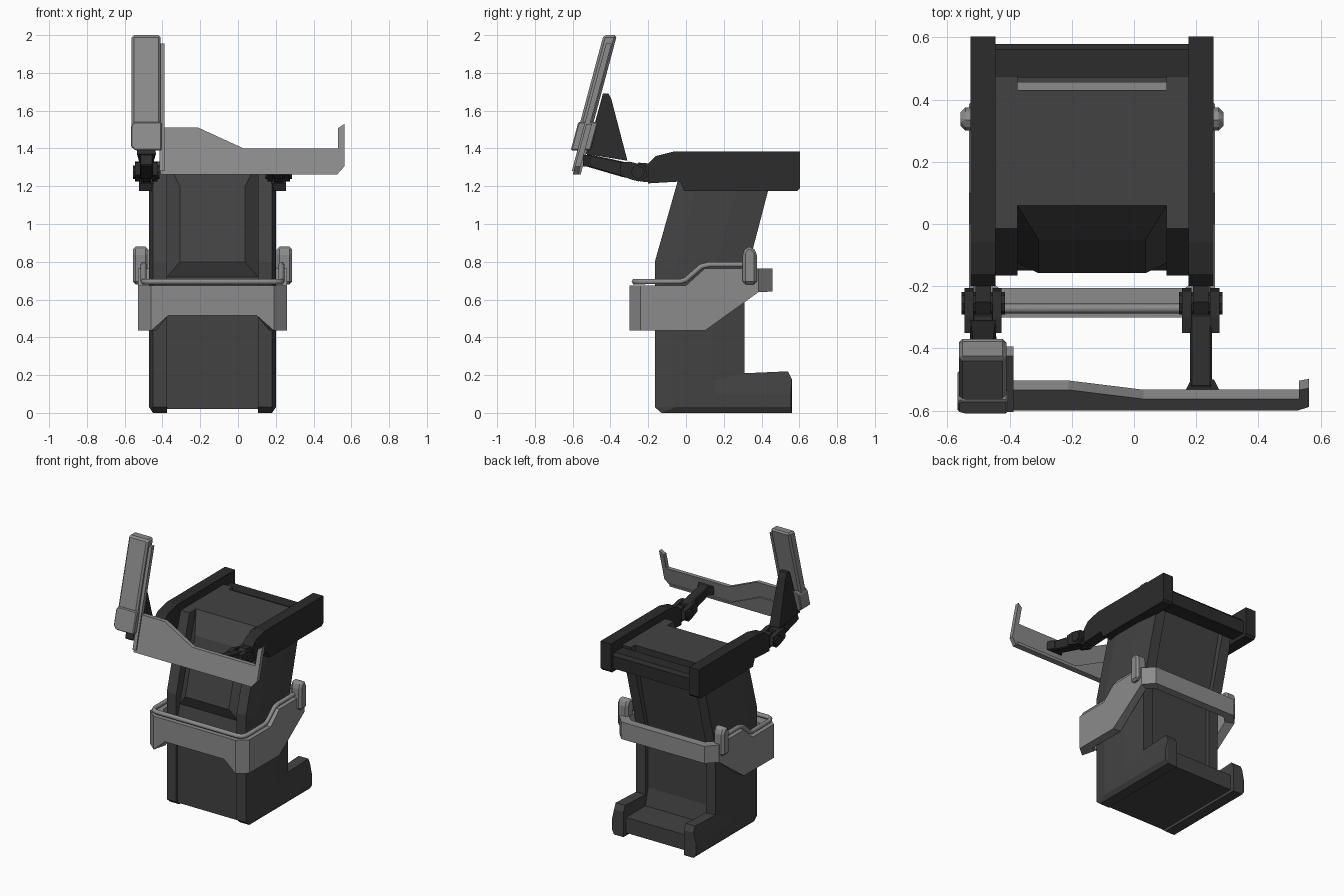
import bpy, bmesh, math

if "Cube" in bpy.data.objects:
    bpy.data.objects.remove(bpy.data.objects["Cube"])

CX = -0.135  # symmetry plane of the cabinet


def mat(name, v):
    m = bpy.data.materials.new(name)
    m.diffuse_color = (v, v, v, 1)
    m.use_nodes = True
    m.node_tree.nodes["Principled BSDF"].inputs["Base Color"].default_value = m.diffuse_color
    return m


DARK, BLACK, GREY = mat("dark", 0.055), mat("black", 0.025), mat("grey", 0.26)


def loft(name, rings, m, closed=False, bevel=0):
    """Skin a list of equal-length point rings."""
    bm = bmesh.new()
    vs = [[bm.verts.new(p) for p in r] for r in rings]
    n, k = len(rings[0]), len(rings)
    for i in range(k if closed else k - 1):
        a, b = vs[i], vs[(i + 1) % k]
        for j in range(n):
            bm.faces.new((a[j], a[(j + 1) % n], b[(j + 1) % n], b[j]))
    if not closed:
        bm.faces.new(vs[0])
        bm.faces.new(vs[-1])
    bmesh.ops.recalc_face_normals(bm, faces=bm.faces)
    me = bpy.data.meshes.new(name)
    bm.to_mesh(me)
    bm.free()
    me.materials.append(m)
    ob = bpy.data.objects.new(name, me)
    bpy.context.collection.objects.link(ob)
    if bevel:
        b = ob.modifiers.new("bevel", 'BEVEL')
        b.width, b.segments, b.limit_method = bevel, 1, 'ANGLE'
    return ob


def side(name, pts, x0, x1, m, bevel=0):
    """Extrude a y-z profile along x."""
    return loft(name, [[(x, y, z) for y, z in pts] for x in (x0, x1)], m, bevel=bevel)


def tilted(name, pts, d0, d1, m, bevel=0):
    """Extrude an x-z profile through the leaning display plane."""
    return loft(name, [[(x, -0.6 + 0.268 * (z - 1.26) + d, z) for x, z in pts]
                       for d in (d0, d1)], m, bevel=bevel)


def rect(a, b, c, d):
    return [(a, c), (b, c), (b, d), (a, d)]


# Cabinet core with top panel and foot tray
side("cabinet_core", [(-.15, .02), (-.15, .62), (-.125, .72), (.06, 1.33), (.43, 1.33),
     (.28, .7), (.28, .25), (.31, .13), (.53, .13), (.53, .02)], CX - .25, CX + .25, DARK)
side("rear_crossbar", [(.47, 1.2), (.47, 1.31), (.56, 1.31), (.578, 1.29), (.578, 1.2)],
     CX - .32, CX + .32, BLACK)

# Raised front panel with sloped borders
loft("front_panel",
     [[(CX + s * w, y, z) for s, y, z in ((-1, y0, z0), (1, y0, z0), (1, y1, z1), (-1, y1, z1))]
      for w, y0, z0, y1, z1 in ((.24, -.125, .72, .06, 1.33), (.172, -.158, .8, -.05, 1.2))], DARK)

# Side frame outlines: main silhouette and the raised outer face
P = [(-.165, .03), (-.165, .8), (-.015, 1.33), (.475, 1.33), (.31, .7), (.31, .21),
     (.54, .22), (.56, .18), (.56, 0), (-.13, 0)]
Q = [(-.06, .035), (-.06, .75), (.09, 1.32), (.31, 1.32), (.14, .72), (.14, .17),
     (.165, .1), (.555, .1), (.555, .03), (-.055, .03)]

for s, label in ((1, "right"), (-1, "left")):
    X = lambda r: CX + s * r
    # Side frame
    loft(label + "_side_frame",
         [[(X(.24), y, z) for y, z in P], [(X(.315), y, z) for y, z in P],
          [(X(.335), y, z) for y, z in Q]], DARK)
    # Top arm
    side(label + "_top_arm", [(-.2, 1.215), (-.2, 1.32), (-.16, 1.36), (-.06, 1.385), (.603, 1.385),
         (.603, 1.19), (.588, 1.175), (-.01, 1.175), (-.03, 1.225)], X(.31), X(.39), BLACK)
    # Hinge pin, knuckles and fork
    pin = [(-.255 + .036 * math.cos(a * math.pi / 4), 1.275 + .036 * math.sin(a * math.pi / 4))
           for a in range(8)]
    side(label + "_hinge_pin", pin, X(.28), X(.42), BLACK)
    side(label + "_arm_tongue", [(-.29, 1.245), (-.29, 1.3), (-.25, 1.325), (-.19, 1.32),
         (-.19, 1.22), (-.24, 1.225)], X(.325), X(.375), BLACK)
    for r in (.29, .38):
        side(label + "_hinge_cheek", [(-.35, 1.26), (-.35, 1.325), (-.3, 1.33), (-.215, 1.31),
             (-.205, 1.25), (-.25, 1.225), (-.29, 1.235)], X(r), X(r + .03), BLACK)
    # Link carrying the display
    side(label + "_display_link", [(-.545, 1.31), (-.525, 1.37), (-.4, 1.345), (-.29, 1.32),
         (-.29, 1.24), (-.34, 1.25)], X(.315), X(.385), BLACK, .006)
    # Rail lug
    side(label + "_rail_lug", [(.3, .68), (.3, .85), (.32, .88), (.35, .88), (.375, .85),
         (.375, .68)], X(.34), X(.422), GREY, .02)

# Flared end of the right link and the tall fin behind the left post
loft("right_link_flare", [[(.22 + a * w, y, 1.335 + b * .03) for a, b in
     ((-1, -1), (1, -1), (1, 1), (-1, 1))] for y, w in ((-.545, .06), (-.5, .037))], BLACK)
loft("left_link_fin", [[(-.485 + s * w, y, z) for (y, z), w in
     zip([(-.53, 1.37), (-.50, 1.47), (-.44, 1.69), (-.41, 1.69), (-.395, 1.66), (-.31, 1.335)],
         [.05, .045, .03, .03, .03, .04])] for s in (-1, 1)], BLACK)

# Belt ring: outer x, outer y, inner x, inner y, bottom z, top z for half the loop
half = [(0, -.3, 0, -.205, .515, .675), (.235, -.3, .235, -.205, .515, .675),
        (.325, -.3, .3, -.205, .435, .675), (.395, -.24, .335, -.18, .435, .675),
        (.395, 0, .335, 0, .435, .675), (.395, .1, .335, .1, .435, .765),
        (.395, .385, .335, .36, .64, .765), (.33, .457, .29, .4, .642, .765),
        (0, .457, 0, .4, .642, .765)]
loop = half + [(-a, b, -c, d, e, f) for a, b, c, d, e, f in half[-2:0:-1]]
loft("belt", [[(CX + a, b, e), (CX + a, b, f), (CX + c, d, f), (CX + c, d, e)]
              for a, b, c, d, e, f in loop], GREY, closed=True)

# Tube rail above the belt
pts = [(.365, .32, .785), (.365, .12, .785), (.365, .08, .775), (.365, 0, .705), (.365, -.03, .695),
       (.365, -.23, .695), (.35, -.262, .695), (.32, -.272, .695)]
pts += [(-x, y, z) for x, y, z in reversed(pts)]
cu = bpy.data.curves.new("belt_rail", 'CURVE')
cu.dimensions = '3D'
cu.bevel_depth, cu.bevel_resolution, cu.use_fill_caps = .016, 1, True
sp = cu.splines.new('POLY')
sp.points.add(len(pts) - 1)
for p, (x, y, z) in zip(sp.points, pts):
    p.co = (CX + x, y, z, 1)
cu.materials.append(GREY)
rail = bpy.data.objects.new("belt_rail", cu)
bpy.context.collection.objects.link(rail)
bpy.context.view_layer.objects.active = rail
rail.select_set(True)
bpy.ops.object.convert(target='MESH')

# Leaning display: bar, end lip, post, flap and bracket
tilted("display_bar", [(-.41, 1.262), (-.41, 1.51), (-.21, 1.51), (.03, 1.4), (.53, 1.4),
       (.53, 1.508), (.563, 1.53), (.563, 1.305), (.525, 1.262)], 0, .03, GREY)
tilted("display_bar_ledge", [(-.41, 1.262), (-.41, 1.395), (-.22, 1.395), (.03, 1.28), (.52, 1.28),
       (.52, 1.262)], .028, .042, GREY)
tilted("display_post", rect(-.563, -.41, 1.40, 2.0), -.035, .036, GREY, .012)
tilted("post_side_flap", rect(-.415, -.388, 1.28, 1.955), -.01, .02, GREY)
tilted("post_bracket", [(-.567, 1.41), (-.567, 1.52), (-.55, 1.54), (-.405, 1.54),
       (-.405, 1.39), (-.545, 1.39)], -.045, .06, GREY, .006)
